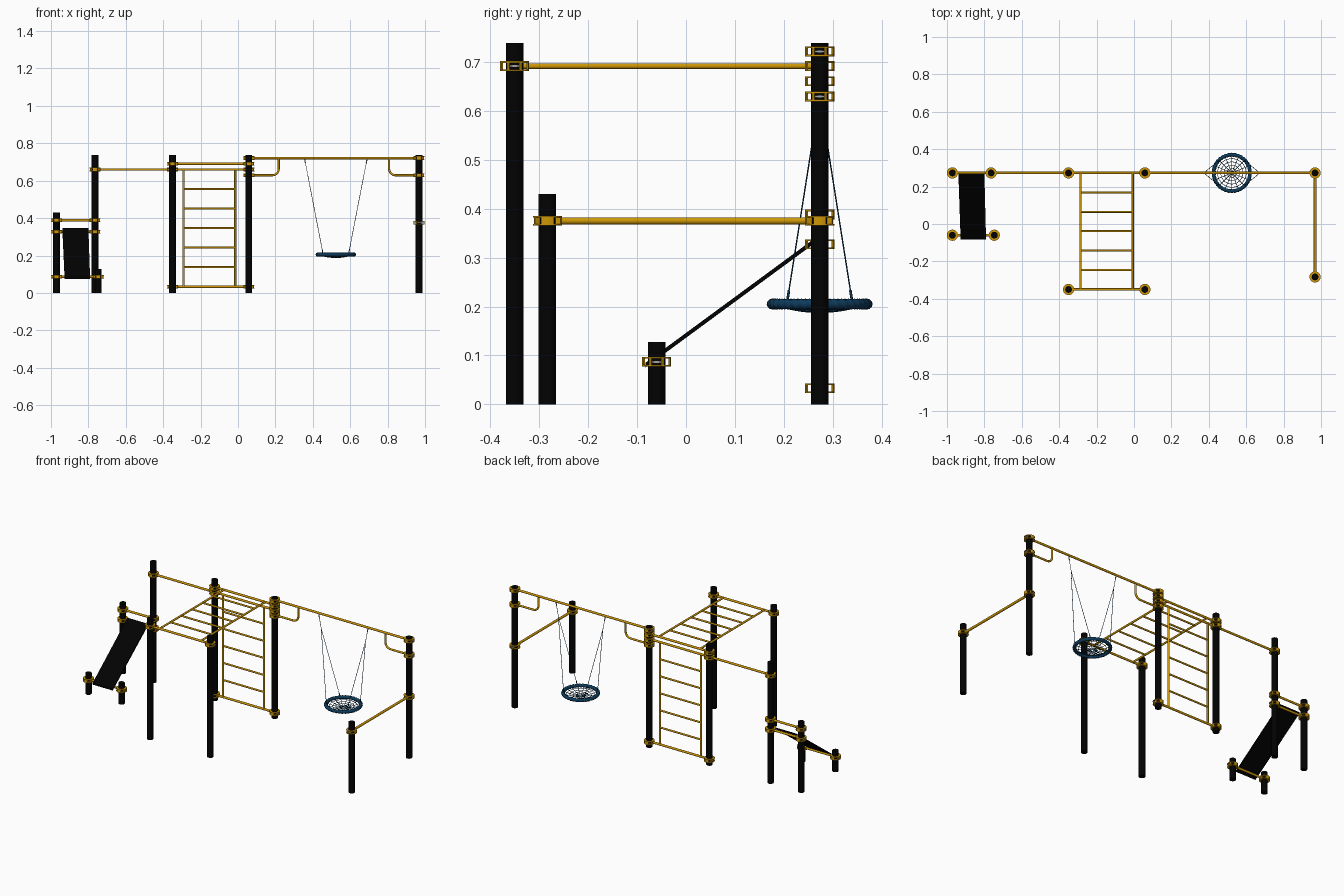
import bpy
import bmesh
from math import cos, sin, pi, tau, radians
from mathutils import Vector

cube = bpy.data.objects.get("Cube")
if cube:
    bpy.data.objects.remove(cube, do_unlink=True)


def material(name, rgb):
    m = bpy.data.materials.new(name)
    m.use_nodes = True
    m.diffuse_color = (*rgb, 1)
    m.node_tree.nodes["Principled BSDF"].inputs["Base Color"].default_value = (*rgb, 1)
    return m


BLACK = material("black", (0.0006, 0.0006, 0.0006))
GOLD = material("golden yellow", (0.62, 0.31, 0.002))
BLUE = material("dark blue rope", (0.004, 0.043, 0.105))
STEEL = material("steel grey", (0.4, 0.4, 0.4))


def add(name, mesh, mat=None, loc=(0, 0, 0)):
    ob = bpy.data.objects.new(name, mesh)
    ob.location = loc
    bpy.context.collection.objects.link(ob)
    if mat:
        mesh.materials.clear()
        mesh.materials.append(mat)
    return ob


def from_bmesh(name, bm, smooth=True):
    bmesh.ops.recalc_face_normals(bm, faces=bm.faces)
    mesh = bpy.data.meshes.new(name)
    bm.to_mesh(mesh)
    bm.free()
    if smooth:
        mesh.shade_smooth()
        mesh.set_sharp_from_angle(angle=radians(40))
    return mesh


def tubes(name, paths, r, mat, res=3, closed=False):
    """Round bars along one or more point paths, as one mesh."""
    cu = bpy.data.curves.new(name, "CURVE")
    cu.dimensions = "3D"
    cu.bevel_depth = r
    cu.bevel_resolution = res
    cu.use_fill_caps = True
    for path in paths:
        sp = cu.splines.new("POLY")
        sp.points.add(len(path) - 1)
        for p, co in zip(sp.points, path):
            p.co = (*co, 1)
        sp.use_cyclic_u = closed
    tmp = bpy.data.objects.new(name + "_curve", cu)
    mesh = bpy.data.meshes.new_from_object(tmp)
    bpy.data.objects.remove(tmp)
    mesh.shade_smooth()
    mesh.set_sharp_from_angle(angle=radians(50))
    return add(name, mesh, mat)


def arc(bm, r0, r1, z0, z1, mid, half, n, mat=0):
    """Curved block with a rectangular section; closed if it spans a turn."""
    full = half > 3
    rows = []
    for i in range(n if full else n + 1):
        a = mid - half + 2 * half * i / n
        rows.append([bm.verts.new((r * cos(a), r * sin(a), z))
                     for r, z in ((r0, z0), (r1, z0), (r1, z1), (r0, z1))])
    faces = [] if full else [bm.faces.new(rows[0]), bm.faces.new(rows[-1])]
    for i in range(n):
        p, q = rows[i], rows[(i + 1) % len(rows)]
        faces += [bm.faces.new((p[k], p[k - 3], q[k - 3], q[k])) for k in range(4)]
    for f in faces:
        f.material_index = mat


def clamp(name, through):
    """Two flanges, side walls, a bar socket at +x and a bolt or socket at -x."""
    bm = bmesh.new()
    for z in (-0.01, 0.0065):
        arc(bm, 0.0175, 0.0298, z, z + 0.0035, 0, pi, 28)
    for mid in (pi / 2, -pi / 2):
        arc(bm, 0.0265, 0.0298, -0.0065, 0.0065, mid, 0.45, 6)
    for mid in ((0, pi) if through else (0,)):
        arc(bm, 0.0175, 0.0295, -0.0065, 0.0065, mid, 0.45, 6)
    if not through:
        for s in (-1, 1):
            arc(bm, 0.0175, 0.0295, -0.0065, 0.0065, pi + s * 0.47, 0.08, 2)
        arc(bm, 0.0175, 0.024, -0.0065, 0.0065, pi, 0.39, 4, 1)
        arc(bm, 0.024, 0.027, -0.002, 0.002, pi, 0.36, 4, 2)
    mesh = from_bmesh(name, bm)
    for m in (GOLD, BLACK, STEEL):
        mesh.materials.append(m)
    return mesh


end_clamp = clamp("end_clamp", False)
through_clamp = clamp("through_clamp", True)

# Posts: x, y, height, clamp heights with the direction of the clamped bar
BACK, FRONT, LOW, NEAR = 0.273, -0.35, -0.06, -0.283
XA, XB, XC, XD, XE, XJ = -0.971, -0.764, -0.35, 0.058, 0.968, -0.747
TALL, MID, SHORT = 0.738, 0.43, 0.127
TOP, MONKEY, SIDE, GRIP, DIP = 0.721, 0.691, 0.66, 0.629, 0.375
RAIL, RAMP, FOOT, BASE = 0.388, 0.327, 0.087, 0.033
EAST, NORTH, WEST, SOUTH = 0, pi / 2, pi, -pi / 2
posts = {
    "ramp_back_post": (XA, BACK, MID, {RAIL: EAST, RAMP: EAST}),
    "high_bar_post": (XB, BACK, TALL, {SIDE: EAST, RAIL: WEST, RAMP: WEST}),
    "ladder_right_post": (XC, BACK, TALL, {MONKEY: EAST, SIDE: None, BASE: EAST}),
    "ladder_left_post": (XD, BACK, TALL, {TOP: EAST, MONKEY: WEST, SIDE: WEST,
                                          GRIP: EAST, BASE: WEST}),
    "swing_post": (XE, BACK, TALL, {TOP: WEST, GRIP: WEST, DIP: SOUTH}),
    "low_bar_post": (XE, NEAR, MID, {DIP: NORTH}),
    "front_right_post": (XC, FRONT, TALL, {MONKEY: EAST}),
    "front_left_post": (XD, FRONT, TALL, {MONKEY: WEST}),
    "ramp_foot_right_post": (XA, LOW, SHORT, {FOOT: EAST}),
    "ramp_foot_left_post": (XJ, LOW, SHORT, {FOOT: WEST}),
}
for name, (x, y, h, clamps) in posts.items():
    bm = bmesh.new()
    bmesh.ops.create_cone(bm, cap_ends=True, segments=32, radius1=0.018,
                          radius2=0.018, depth=h)
    add(name, from_bmesh(name, bm), BLACK, (x, y, h / 2))
    for z, turn in clamps.items():
        mesh = through_clamp if turn is None else end_clamp
        add(name + "_clamp", mesh, None, (x, y, z)).rotation_euler.z = turn or 0


# Main horizontal bars, ending at the post surfaces
def bar(name, x0, x1, z, y0=BACK, y1=None, r=0.0068):
    a, b = Vector((x0, y0, z)), Vector((x1, y0 if y1 is None else y1, z))
    d = (b - a).normalized() * 0.017
    tubes(name, [[a + d, b - d]], r, GOLD)


bar("ramp_hand_bar", XA, XB, RAIL)
bar("ramp_top_bar", XA, XB, RAMP)
bar("ramp_foot_bar", XA, XJ, FOOT, LOW)
bar("high_bar", XB, XC, SIDE)
bar("ladder_top_bar", XC, XD, SIDE)
bar("ladder_base_bar", XC, XD, BASE)
bar("overhead_back_bar", XC, XD, MONKEY)
bar("overhead_front_bar", XC, XD, MONKEY, FRONT)
bar("swing_beam", XD, XE, TOP)
bar("low_bar", XE, XE, DIP, BACK, NEAR, 0.0075)


# Wall ladder and overhead ladder: two rails and five rungs each
def ladder(name, x0, x1, start, end):
    start, end = Vector(start), Vector(end)
    sides = [Vector((x, 0, 0)) for x in (x0, x1)]
    tubes(name + "_rails", [[start + s, end + s] for s in sides], 0.006, GOLD)
    rungs = [start.lerp(end, i / 6) for i in range(1, 6)]
    tubes(name + "_rungs", [[p + s for s in sides] for p in rungs], 0.0055, GOLD)


ladder("wall_ladder", -0.292, -0.015, (0, BACK, BASE), (0, BACK, SIDE))
ladder("overhead_ladder", -0.286, -0.007, (0, FRONT, MONKEY), (0, BACK, MONKEY))

# Bent braces under both ends of the swing beam
R = 0.035
for name, x, s in (("left_brace", XE, -1), ("right_brace", XD, 1)):
    path = [(x + s * 0.017, BACK, GRIP)]
    for i in range(9):
        a = pi / 2 * i / 8
        path.append((x + s * (0.16 - R + R * sin(a)), BACK, GRIP + R - R * cos(a)))
    path.append((x + s * 0.16, BACK, TOP))
    tubes(name, [path], 0.006, GOLD)

# Ramp board, slightly skewed
bm = bmesh.new()
low, high = [[bm.verts.new((x, y, z + dz)) for x, y, z in (
    (-0.927, -0.083, 0.08), (-0.791, -0.083, 0.08),
    (-0.8, 0.272, 0.341), (-0.939, 0.272, 0.341))] for dz in (-0.005, 0.005)]
bm.faces.new(low)
bm.faces.new(high)
for k in range(4):
    bm.faces.new((low[k], low[k - 3], high[k - 3], high[k]))
add("ramp_board", from_bmesh("ramp_board", bm, False), BLACK)

# Swing seat rim: torus with a wound-rope surface
CX, CZ, RR = 0.523, 0.205, 0.097
bm = bmesh.new()
N, M = 144, 12
grid = []
for i in range(N):
    a = tau * i / N
    radii = [(tau * k / M, 0.01 + 0.0012 * cos(36 * a + tau * k / M)) for k in range(M)]
    grid.append([bm.verts.new(((RR + r * cos(b)) * cos(a), (RR + r * cos(b)) * sin(a),
                               r * sin(b))) for b, r in radii])
for i in range(N):
    p, q = grid[i - 1], grid[i]
    for k in range(M):
        bm.faces.new((p[k - 1], q[k - 1], q[k], p[k]))
add("swing_seat_rim", from_bmesh("swing_seat_rim", bm), BLUE, (CX, BACK, CZ))


# Sagging net in the rim
def net(t, a):
    r = RR * t
    return (CX + r * cos(a), BACK + r * sin(a), CZ - 0.017 * (1 - t * t))


spokes = [[net(0.08 + 0.92 * i / 6, tau * k / 16) for i in range(7)] for k in range(16)]
hoops = [[net(t, tau * k / 16) for k in range(16)] for t in (0.08, 0.26, 0.44, 0.62, 0.8)]
tubes("net_spokes", spokes, 0.0015, BLUE, 1)
tubes("net_hoops", hoops, 0.0015, BLUE, 1, closed=True)

# Steel hangers split into two ropes each, ending in hooks on the rim
ropes, hooks, chains, hangers = [], [], [], []
for s in (-1, 1):
    top = Vector((CX + s * 0.168, BACK, TOP))
    split = Vector((CX + s * 0.15, BACK, 0.63))
    chains.append([top, split])
    hangers.append([top, top.lerp(split, 0.3)])
    for t in (-1, 1):
        end = Vector((CX + s * 0.069, BACK + t * 0.066, 0.212))
        ropes.append([split, end])
        hooks.append([end, end.lerp(split, 0.05)])
tubes("swing_ropes", ropes, 0.0015, BLUE, 1)
tubes("swing_hooks", hooks, 0.0027, BLUE, 2)
tubes("swing_chains", chains, 0.0015, STEEL, 1)
tubes("swing_hangers", hangers, 0.003, STEEL, 2)
